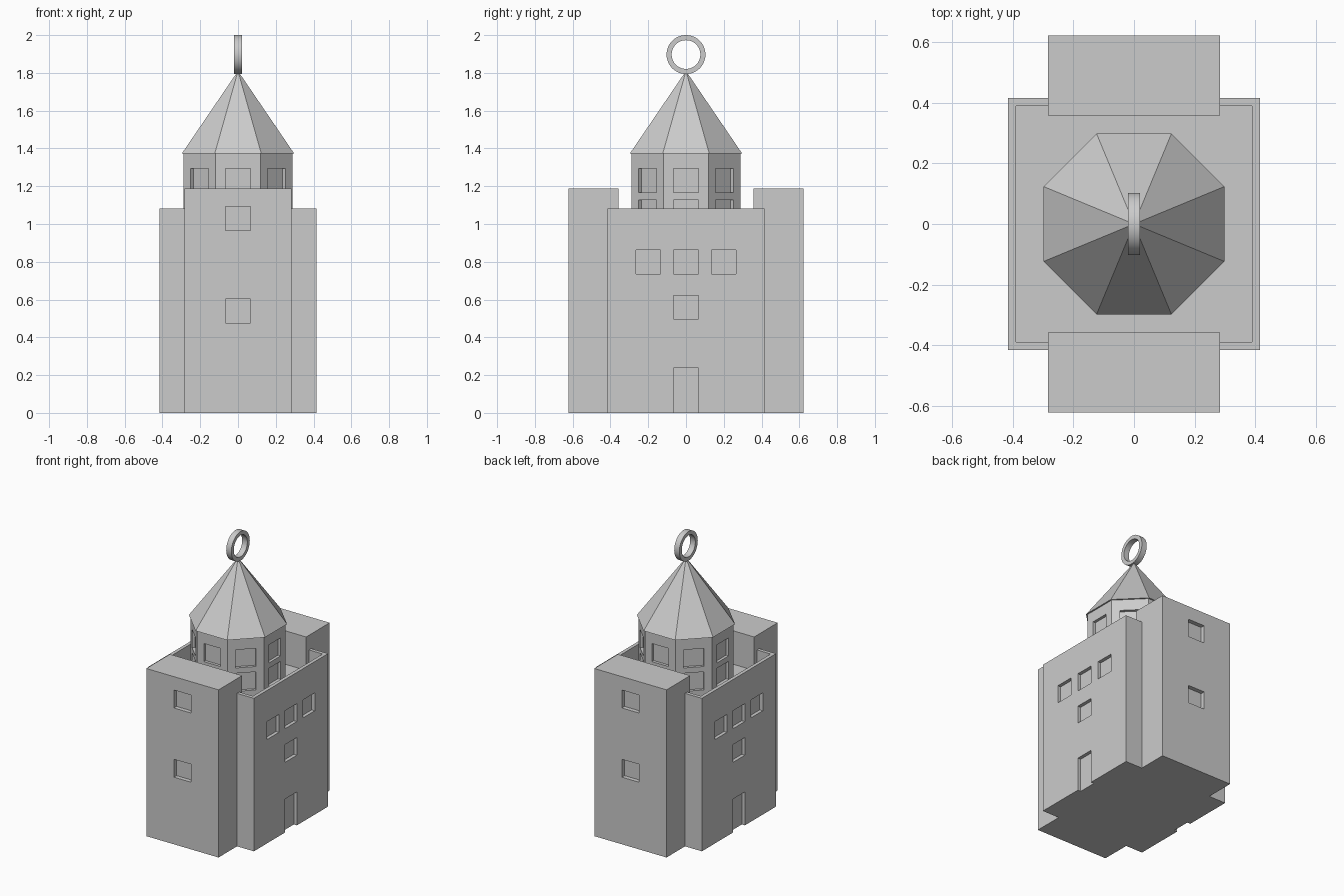
import bpy, bmesh, math
from mathutils import Matrix, Vector

if "Cube" in bpy.data.objects:
    bpy.data.objects.remove(bpy.data.objects["Cube"])

PI = math.pi


def make_object(name, bm):
    bmesh.ops.recalc_face_normals(bm, faces=bm.faces)
    mesh = bpy.data.meshes.new(name)
    bm.to_mesh(mesh)
    bm.free()
    obj = bpy.data.objects.new(name, mesh)
    bpy.context.collection.objects.link(obj)
    return obj


def add_box(bm, lo, hi, rot=0.0):
    lo, hi = Vector(lo), Vector(hi)
    m = (Matrix.Rotation(rot, 4, 'Z') @ Matrix.Translation((lo + hi) / 2)
         @ Matrix.Diagonal((*(hi - lo), 1)))
    bmesh.ops.create_cube(bm, size=1, matrix=m)


def boxes(name, items):
    bm = bmesh.new()
    for item in items:
        add_box(bm, *item)
    return make_object(name, bm)


def boolean(obj, tool, operation):
    # Bake the boolean, then discard the tool object
    mod = obj.modifiers.new(operation.lower(), 'BOOLEAN')
    mod.operation, mod.object, mod.solver = operation, tool, 'EXACT'
    dg = bpy.context.evaluated_depsgraph_get()
    mesh = bpy.data.meshes.new_from_object(obj.evaluated_get(dg))
    obj.modifiers.clear()
    obj.data = mesh
    bpy.data.objects.remove(tool, do_unlink=True)


def recess(radius, depth, across, z0, z1, rot, w=0.066):
    # Cutter for an opening in a wall facing direction rot
    return ((radius - depth, across - w, z0), (radius + 0.05, across + w, z1), rot)


def octagon(name, apothem, top_radius, z0, z1):
    bm = bmesh.new()
    bmesh.ops.create_cone(
        bm, cap_ends=True, segments=8, radius1=apothem / math.cos(PI / 8),
        radius2=top_radius, depth=z1 - z0,
        matrix=Matrix.Translation((0, 0, (z0 + z1) / 2)) @ Matrix.Rotation(PI / 8, 4, 'Z'))
    bmesh.ops.remove_doubles(bm, verts=bm.verts, dist=1e-5)
    return make_object(name, bm)


# Keep with a sunken terrace behind a thin parapet
B, FLOOR = 0.415, 0.95
keep = boxes("keep", [((-B, -B, 0), (B, B, 1.083))])
boolean(keep, boxes("terrace_cut", [((-0.39, -0.39, FLOOR), (0.39, 0.39, 1.3))]), 'DIFFERENCE')

# Front and back blocks
boolean(keep, boxes("end_blocks", [((-0.283, s, 0), (0.283, e, 1.187))
                                   for s, e in ((-0.622, -0.358), (0.358, 0.622))]), 'UNION')

# Doors and windows
cuts = []
for rot in (0, PI):
    cuts += [recess(B, 0.024, y, 0.735, 0.862, rot) for y in (-0.2, 0, 0.2)]
    cuts += [recess(B, 0.024, 0, 0.497, 0.622, rot), recess(B, 0.024, 0, -0.05, 0.237, rot)]
for rot in (PI / 2, -PI / 2):
    cuts += [recess(0.622, 0.03, 0, z, z + 0.127, rot) for z in (0.475, 0.965)]
boolean(keep, boxes("opening_cuts", cuts), 'DIFFERENCE')

# Eight-sided turret with two rows of windows
A = 0.288
turret = octagon("turret", A, A / math.cos(PI / 8), FLOOR, 1.374)
boolean(turret, boxes("turret_cuts", [recess(A, 0.02, 0, z, z + 0.128, i * PI / 4)
                                      for i in range(8) for z in (1.0, 1.166)]), 'DIFFERENCE')

# Pointed roof
octagon("roof", 0.298, 0.0, 1.372, 1.81)

# Hanging ring: a flat band swept round the x axis
bm = bmesh.new()
N = 48
profile = [(-0.02, 0.076), (0.02, 0.076), (0.02, 0.103), (-0.02, 0.103)]
rings = [[bm.verts.new((x, r * math.cos(2 * PI * i / N), 1.897 + r * math.sin(2 * PI * i / N)))
          for x, r in profile] for i in range(N)]
for i in range(N):
    a, b = rings[i], rings[(i + 1) % N]
    for j in range(4):
        k = (j + 1) % 4
        bm.faces.new((a[j], a[k], b[k], b[j]))
ring = make_object("ring", bm)
bpy.context.view_layer.objects.active = ring
ring.select_set(True)
bpy.ops.object.shade_smooth_by_angle(angle=math.radians(30))
